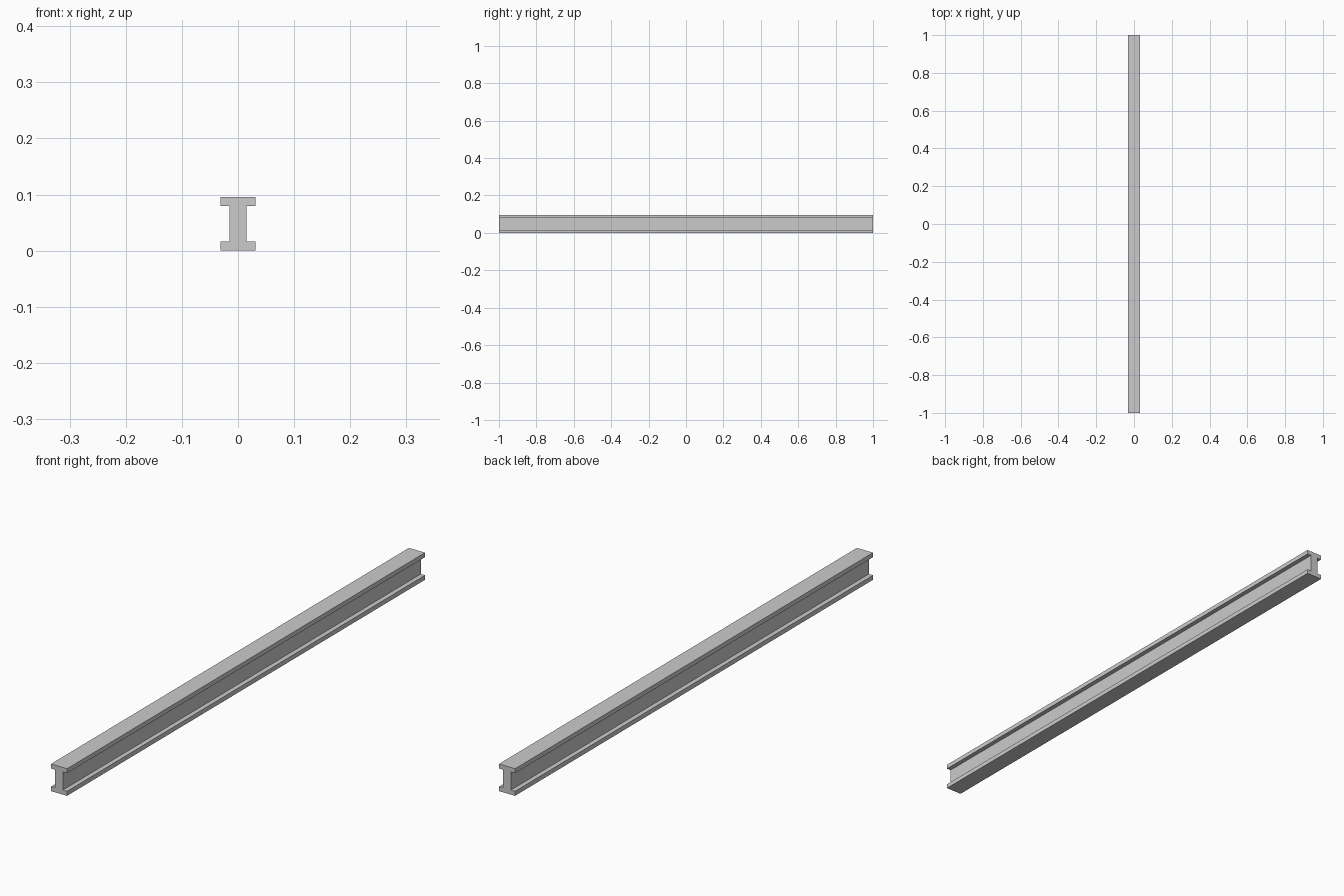
import bpy
import bmesh

cube = bpy.data.objects.get("Cube")
if cube:
    bpy.data.objects.remove(cube, do_unlink=True)

LENGTH = 2.0
HEIGHT = 0.096
FLANGE_HALF = 0.0315
FLANGE_THICK = 0.016
WEB_HALF = 0.015

# Right half of the I-shaped section, bottom to top, then mirrored
half = [
    (FLANGE_HALF, 0),
    (FLANGE_HALF, FLANGE_THICK),
    (WEB_HALF, FLANGE_THICK),
    (WEB_HALF, HEIGHT - FLANGE_THICK),
    (FLANGE_HALF, HEIGHT - FLANGE_THICK),
    (FLANGE_HALF, HEIGHT),
]
section = half + [(-x, z) for x, z in reversed(half)]

# Extrude the section along the beam's length
bm = bmesh.new()
end = bm.faces.new([bm.verts.new((x, -LENGTH / 2, z)) for x, z in section])
extruded = bmesh.ops.extrude_face_region(bm, geom=[end], use_keep_orig=True)
far_verts = [g for g in extruded["geom"] if isinstance(g, bmesh.types.BMVert)]
bmesh.ops.translate(bm, verts=far_verts, vec=(0, LENGTH, 0))
bmesh.ops.recalc_face_normals(bm, faces=bm.faces)

mesh = bpy.data.meshes.new("i_beam")
bm.to_mesh(mesh)
bm.free()
beam = bpy.data.objects.new("i_beam", mesh)
bpy.context.collection.objects.link(beam)
